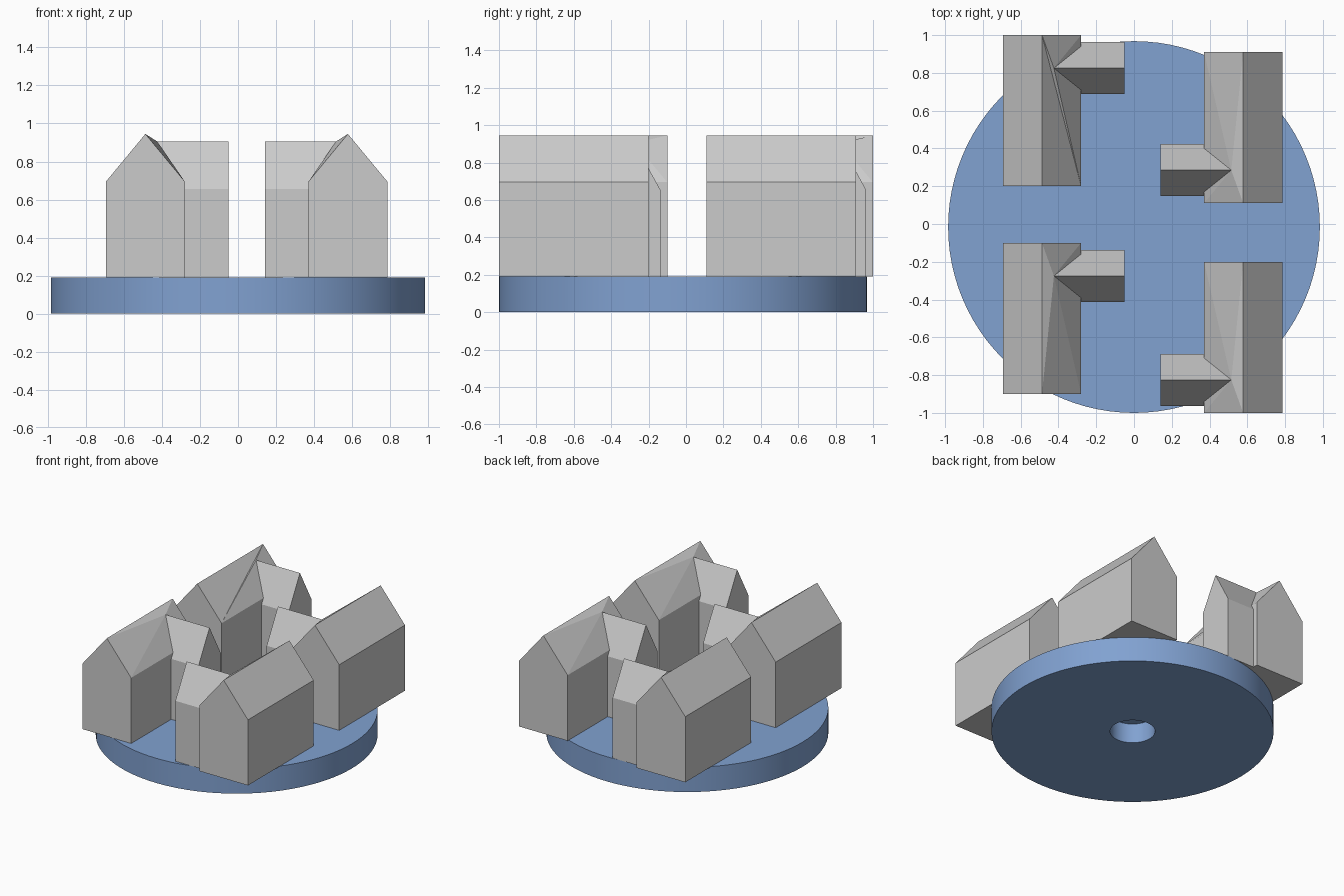
import bpy, bmesh, math
from mathutils import Matrix

if "Cube" in bpy.data.objects:
    bpy.data.objects.remove(bpy.data.objects["Cube"])

BASE, EAVE, RIDGE = 0.19, 0.695, 0.945      # main block heights
W, L = 0.207, 0.80                          # main half width, length
W_EAVE, W_RIDGE, W_HALF = 0.655, 0.905, 0.1375   # wing heights, half width
W_OUT, W_APEX, W_MID = 0.437, 0.063, 0.625  # wing end, inner ridge end, centre


def finish(bm, name):
    bmesh.ops.remove_doubles(bm, verts=bm.verts, dist=1e-5)
    bmesh.ops.recalc_face_normals(bm, faces=bm.faces)
    me = bpy.data.meshes.new(name)
    bm.to_mesh(me)
    bm.free()
    ob = bpy.data.objects.new(name, me)
    bpy.context.collection.objects.link(ob)
    return ob


def base_disc():
    # lathe profile with a blind hole in the underside
    prof = [(0, 0.15), (0.157, 0.15), (0.157, 0), (0.984, 0), (0.984, 0.19), (0, 0.19)]
    bm = bmesh.new()
    vs = [bm.verts.new((r, 0, z)) for r, z in prof]
    es = [bm.edges.new(p) for p in zip(vs, vs[1:])]
    bmesh.ops.spin(bm, geom=vs + es, cent=(0, 0, 0), axis=(0, 0, 1),
                   angle=2 * math.pi, steps=96)
    ob = finish(bm, "base_disc")
    ob.location.y = -0.016
    mat = bpy.data.materials.new("blue")
    mat.diffuse_color = (0.22, 0.36, 0.64, 1)
    mat.use_nodes = True
    mat.node_tree.nodes["Principled BSDF"].inputs["Base Color"].default_value = mat.diffuse_color
    ob.data.materials.append(mat)
    bpy.context.view_layer.objects.active = ob
    ob.select_set(True)
    bpy.ops.object.shade_smooth_by_angle(angle=math.radians(30))
    ob.select_set(False)


def house(name, x, y, turned, folded=False):
    bm = bmesh.new()

    def face(*pts):
        bm.faces.new([bm.verts.new(p) for p in pts])

    a, b = W_MID - W_HALF, W_MID + W_HALF
    n = W_HALF * (W_RIDGE - EAVE) / (W_RIDGE - W_EAVE)
    r0, r1 = (0, 0, RIDGE), (0, L, RIDGE)
    e0, e1 = (W, 0, EAVE), (W, L, EAVE)
    n0, n1 = (W, W_MID - n, EAVE), (W, W_MID + n, EAVE)
    apex, tip = (W_APEX, W_MID, W_RIDGE), (W_OUT, W_MID, W_RIDGE)

    # main block: gables, outer wall, outer roof
    for yy in (0, L):
        face((-W, yy, BASE), (W, yy, BASE), (W, yy, EAVE), (0, yy, RIDGE), (-W, yy, EAVE))
    face((-W, 0, BASE), (-W, L, BASE), (-W, L, EAVE), (-W, 0, EAVE))
    face((-W, 0, EAVE), (-W, L, EAVE), r1, r0)

    # inner roof, fanned around the end of the wing ridge
    rim = [(r1, e1), (e1, n1), (n0, e0)]
    if folded:
        face(e0, r1, r0)
        rim.append((e0, r1))
    else:
        rim += [(e0, r0), (r0, r1)]
    for p, q in rim:
        face(p, q, apex)

    # inner wall pieces, wing walls and wing roof
    for yy, end, notch in ((a, 0, n0), (b, L, n1)):
        face((W, end, BASE), (W, yy, BASE), (W, yy, W_EAVE), notch, (W, end, EAVE))
        face((W, yy, BASE), (W_OUT, yy, BASE), (W_OUT, yy, W_EAVE), (W, yy, W_EAVE))
        face((W, yy, W_EAVE), (W_OUT, yy, W_EAVE), tip, apex, notch)
    face((W_OUT, a, BASE), (W_OUT, b, BASE), (W_OUT, b, W_EAVE), tip, (W_OUT, a, W_EAVE))

    # floor
    face((-W, 0, BASE), (W, 0, BASE), (W, a, BASE), (W_OUT, a, BASE),
         (W_OUT, b, BASE), (W, b, BASE), (W, L, BASE), (-W, L, BASE))

    if turned:
        bm.transform(Matrix.Rotation(math.pi, 4, 'Z'))
    ob = finish(bm, name)
    ob.location = (x, y, 0)


base_disc()
house("house_front_left", -0.487, -0.90, False)
house("house_back_left", -0.487, 0.20, False, folded=True)
house("house_back_right", 0.578, 0.91, True)
house("house_front_right", 0.578, -0.20, True)
